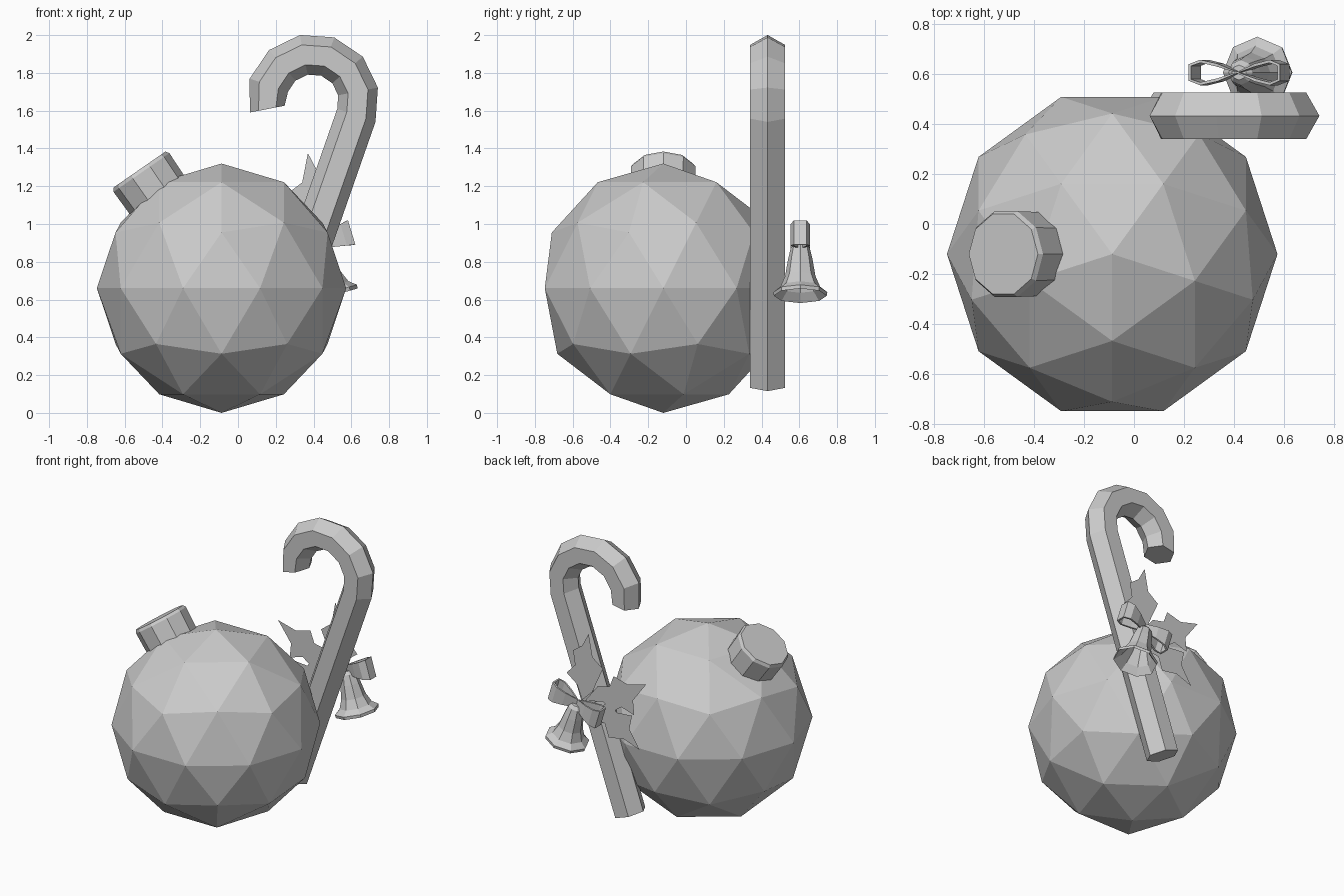
import bpy, bmesh
from math import sin, cos, pi, radians
from mathutils import Vector, Matrix

if "Cube" in bpy.data.objects:
    bpy.data.objects.remove(bpy.data.objects["Cube"])


def make(name, verts, faces, matrix=None):
    mesh = bpy.data.meshes.new(name)
    mesh.from_pydata(verts, [], faces)
    bm = bmesh.new()
    bm.from_mesh(mesh)
    bmesh.ops.recalc_face_normals(bm, faces=bm.faces)
    bm.to_mesh(mesh)
    bm.free()
    ob = bpy.data.objects.new(name, mesh)
    bpy.context.collection.objects.link(ob)
    if matrix:
        ob.matrix_world = matrix
    return ob


def loft(name, rings, matrix=None):
    """Skin equal-sized closed rings and cap both ends."""
    n = len(rings[0])
    verts = [v for r in rings for v in r]
    faces = [(k * n + i, k * n + (i + 1) % n, (k + 1) * n + (i + 1) % n, (k + 1) * n + i)
             for k in range(len(rings) - 1) for i in range(n)]
    last = (len(rings) - 1) * n
    faces += [tuple(range(n)), tuple(range(last, last + n))]
    return make(name, verts, faces, matrix)


def lathe(name, profile, sides, matrix):
    rings = [[(r * cos(2 * pi * i / sides), r * sin(2 * pi * i / sides), z)
              for i in range(sides)] for r, z in profile]
    return loft(name, rings, matrix)


def tilted(x, y, z, angle):
    return Matrix.Translation((x, y, z)) @ Matrix.Rotation(radians(angle), 4, 'Y')


# Faceted bauble
BALL = (-0.087, -0.12, 0.66)
bpy.ops.mesh.primitive_ico_sphere_add(subdivisions=2, radius=0.66, location=BALL,
                                      rotation=(0, 0, -pi / 2))
bpy.context.object.name = "bauble"

# Bauble cap, leaning outwards to the left
lathe("bauble_cap", [(0.174, 0.5), (0.18, 0.745), (0.168, 0.764)], 10,
      tilted(*BALL, -34.7))

# Hexagonal candy cane: straight stem then a hook
hook = [(0.395, 1.655, radians(-19 + 30 * i)) for i in range(8)]
path = [(0.128, 0.15, radians(-19))]
path += [(cx + 0.245 * cos(a), cz + 0.245 * sin(a), a) for cx, cz, a in hook]
rings = []
for k, (x, z, a) in enumerate(path):
    r = 0.107 if k < 8 else 0.094
    rings.append([(x + r * cos(pi * i / 3) * cos(a), 0.432 + 0.107 * sin(pi * i / 3),
                   z + r * cos(pi * i / 3) * sin(a)) for i in range(6)])
loft("candy_cane", rings)

# Bell with a hollow mouth
lathe("bell", [(0.03, 0.285), (0.05, 0.265), (0.065, 0.2), (0.08, 0.11), (0.105, 0.05),
               (0.143, 0.02), (0.14, 0.0), (0.1, 0.045), (0.065, 0.12), (0.04, 0.24)], 8,
      tilted(0.498, 0.605, 0.62, -16))

# Bow: two ribbon loops, wider at their ends
loop = [(0, 0), (0.08, 0.03), (0.145, 0.045), (0.185, 0.03),
        (0.185, -0.03), (0.145, -0.045), (0.08, -0.03)]
for name, s in (("bow_loop_right", 1), ("bow_loop_left", -1)):
    n = len(loop)
    verts = [(s * x, y, e * (0.03 + 0.2 * x)) for e in (-1, 1) for x, y in loop]
    faces = [(i, (i + 1) % n, n + (i + 1) % n, n + i) for i in range(n)]
    ob = make(name, verts, faces, tilted(0.42, 0.605, 0.9, -17))
    mod = ob.modifiers.new("thickness", 'SOLIDIFY')
    mod.thickness = 0.012
    mod.offset = 0

# Flat spiky leaves behind the bow
leaves = {
    "leaf_upper": [(.37, 1.375), (.42, 1.28), (.49, 1.23), (.475, 1.13), (.54, 1.06),
                   (.46, 1.0), (.42, .9), (.34, .98), (.31, 1.05), (.26, 1.16), (.34, 1.22)],
    "leaf_side": [(-.07, 1.137), (.07, 1.1), (.18, 1.13), (.21, 1.05), (.3, 1.03), (.4, .9),
                  (.26, .93), (.19, .88), (.12, .93), (.02, .9), (.03, 1.0)],
    "leaf_lower": [(-.02, .665), (.1, .71), (.22, .69), (.25, .78), (.33, .79), (.42, .9),
                   (.28, .89), (.2, .95), (.16, .88), (.04, .89), (.06, .79)],
}
for k, (name, outline) in enumerate(leaves.items()):
    make(name, [(x, 0.545 - 0.003 * k, z) for x, z in outline], [tuple(range(len(outline)))])
